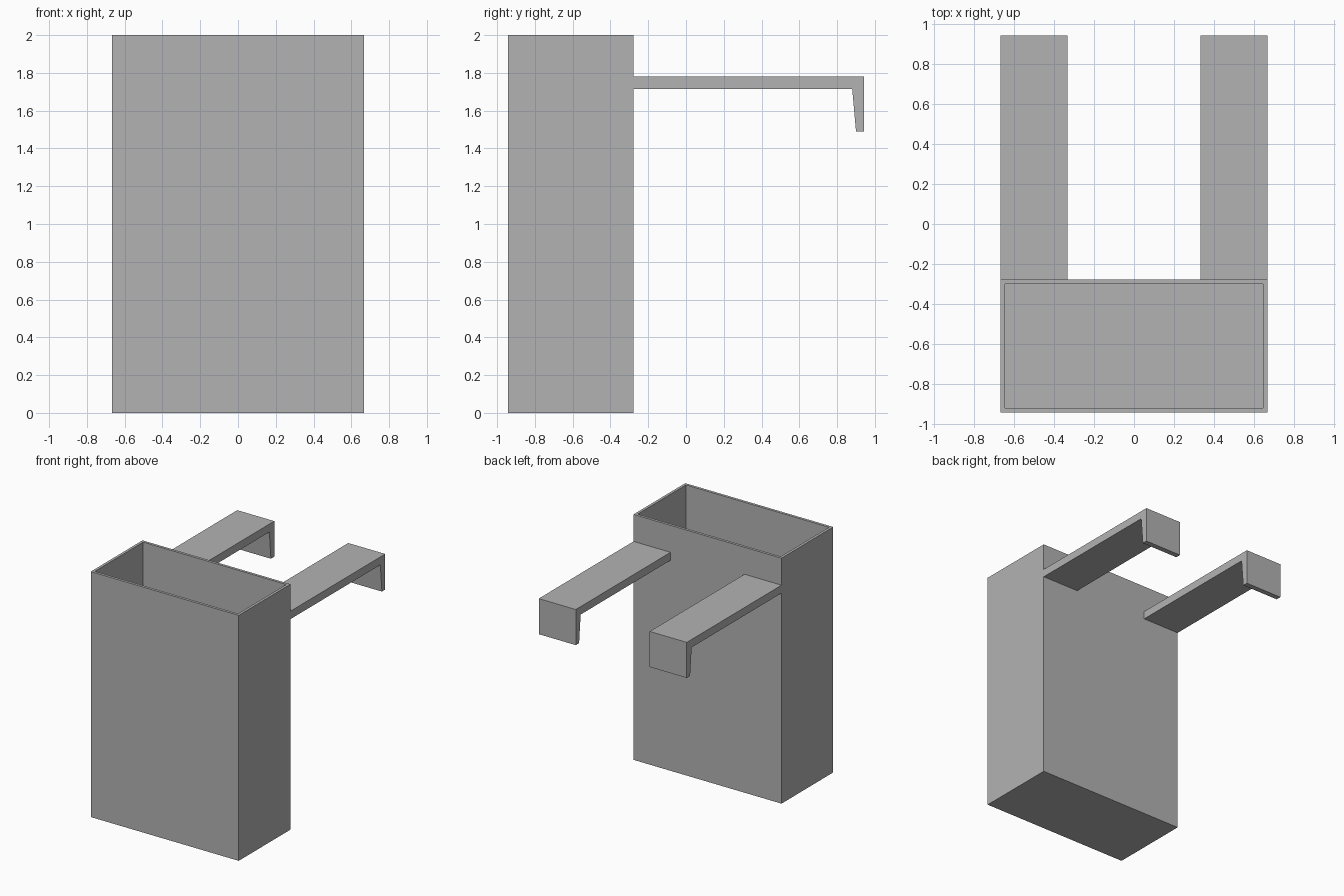
import bpy
import bmesh

cube = bpy.data.objects.get("Cube")
if cube:
    bpy.data.objects.remove(cube, do_unlink=True)

# Single plain grey
grey = bpy.data.materials.new("plain_grey")
grey.use_nodes = True
colour = (0.45, 0.45, 0.45, 1)
grey.diffuse_color = colour
grey.node_tree.nodes["Principled BSDF"].inputs["Base Color"].default_value = colour

HALF_WIDTH = 0.667
FRONT, BACK, TOP = -0.943, -0.277, 2.0
WALL = 0.022


def finish(name, bm):
    bmesh.ops.recalc_face_normals(bm, faces=bm.faces)
    mesh = bpy.data.meshes.new(name)
    bm.to_mesh(mesh)
    bm.free()
    mesh.materials.append(grey)
    obj = bpy.data.objects.new(name, mesh)
    bpy.context.collection.objects.link(obj)
    return obj


def extrude(bm, points, direction):
    """Turn a planar outline into a solid; return its far cap."""
    face = bm.faces.new([bm.verts.new(p) for p in points])
    result = bmesh.ops.extrude_face_region(bm, geom=[face], use_keep_orig=True)
    moved = [g for g in result["geom"] if isinstance(g, bmesh.types.BMVert)]
    bmesh.ops.translate(bm, verts=moved, vec=direction)
    return next(g for g in result["geom"] if isinstance(g, bmesh.types.BMFace))


# Open-topped box: inset the rim, then sink the opening to the floor
bm = bmesh.new()
corners = [(-HALF_WIDTH, FRONT, 0), (HALF_WIDTH, FRONT, 0),
           (HALF_WIDTH, BACK, 0), (-HALF_WIDTH, BACK, 0)]
cap = extrude(bm, corners, (0, 0, TOP))
bmesh.ops.recalc_face_normals(bm, faces=bm.faces)
bmesh.ops.inset_region(bm, faces=[cap], thickness=WALL, use_even_offset=True)
pocket = bmesh.ops.extrude_face_region(bm, geom=[cap])
bmesh.ops.delete(bm, geom=[cap], context='FACES_ONLY')
bmesh.ops.translate(bm, vec=(0, 0, WALL - TOP), verts=[
    g for g in pocket["geom"] if isinstance(g, bmesh.types.BMVert)])
finish("open_box", bm)

# Hooked arms: one side profile extruded across each arm's width
profile = [(BACK, 1.78), (0.943, 1.78), (0.943, 1.49),
           (0.90, 1.49), (0.88, 1.715), (BACK, 1.715)]
for name, side in (("left_hook_arm", 1), ("right_hook_arm", -1)):
    bm = bmesh.new()
    extrude(bm, [(side * HALF_WIDTH, y, z) for y, z in profile],
            (-side * HALF_WIDTH / 2, 0, 0))
    finish(name, bm)
